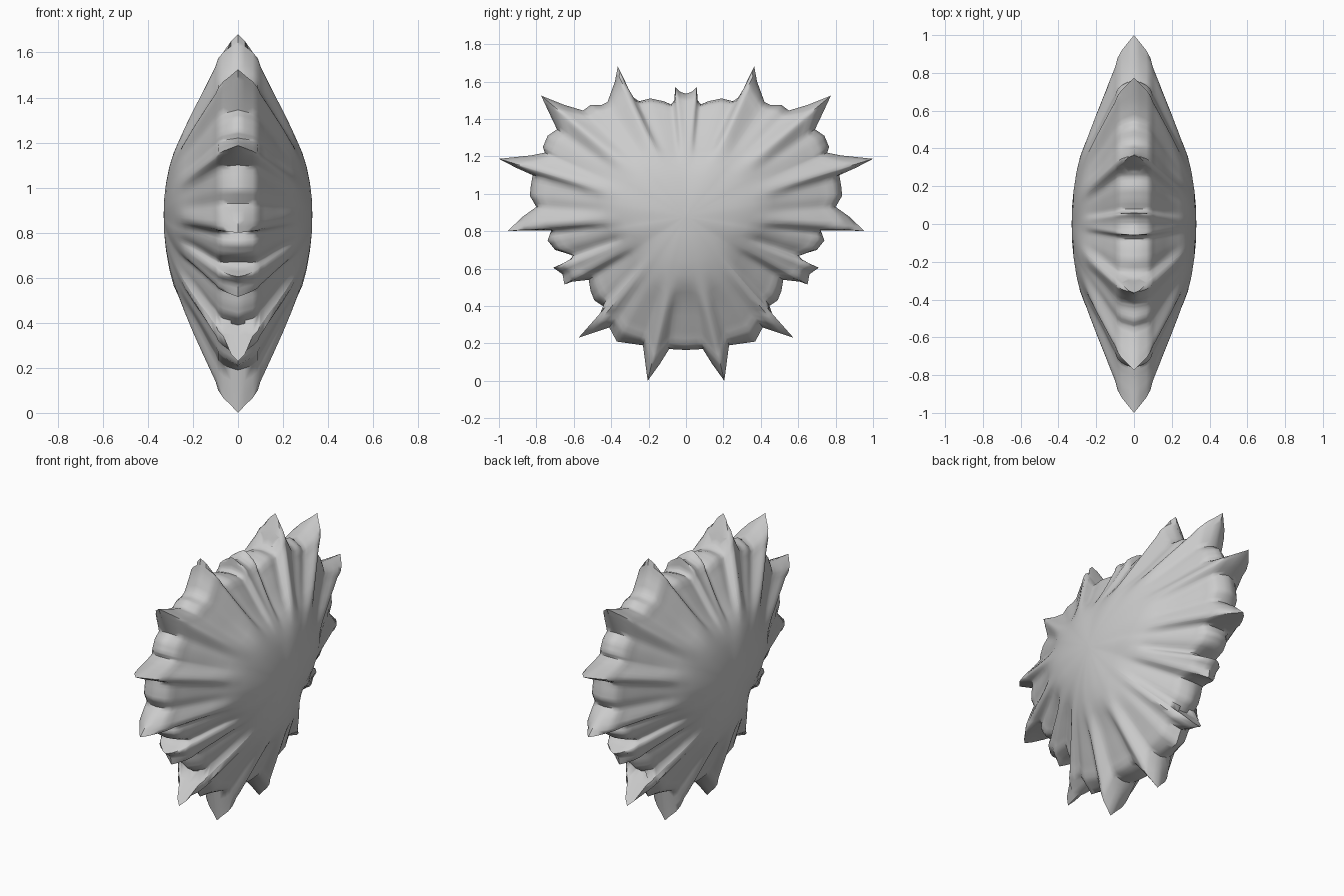
import bpy, bmesh, math

if "Cube" in bpy.data.objects:
    bpy.data.objects.remove(bpy.data.objects["Cube"])

CZ = 0.88   # height of the shell centre

# Half outline (y, z) in the side view, from top centre round to bottom centre
HALF = [(0, 1.535), (.03, 1.545), (.058, 1.57), (.062, 1.50), (.08, 1.478), (.12, 1.495),
        (.19, 1.51), (.25, 1.495), (.29, 1.52), (.325, 1.60), (.365, 1.68), (.38, 1.60),
        (.42, 1.49), (.45, 1.475), (.51, 1.475), (.55, 1.445), (.65, 1.475), (.775, 1.525),
        (.74, 1.45), (.69, 1.345), (.74, 1.31), (.765, 1.25), (.755, 1.22), (.83, 1.205),
        (1.0, 1.187), (.91, 1.14), (.82, 1.10), (.83, 1.04), (.835, .99), (.80, .93),
        (.87, .88), (.955, .80), (.85, .805), (.72, .805), (.74, .75), (.70, .70),
        (.60, .67), (.63, .64), (.71, .605), (.66, .57), (.65, .515), (.61, .53),
        (.52, .54), (.51, .48), (.49, .43), (.43, .39), (.575, .23), (.41, .285),
        (.37, .21), (.30, .20), (.23, .19), (.205, 0), (.14, .09), (.09, .17), (0, .165)]

# Smooth rim between the spikes: angle from the top, radius
RIM = [(0, .60), (40, .72), (60, .77), (80, .81), (100, .73), (125, .59),
       (145, .62), (165, .69), (180, .71)]

# Shell layers: half thickness x, rim scale, spike scale, angular blur in degrees
LAYERS = [(0, 1, 1, 0), (.03, .995, .86, 0), (.065, .985, .73, .3), (.088, .96, .66, .5),
          (.10, .915, .64, .7), (.12, .865, .62, .9), (.16, .75, .60, 1.2),
          (.20, .645, .55, 1.8), (.235, .57, .40, 2.8), (.26, .515, .24, 5),
          (.285, .44, .08, 11), (.305, .34, .02, 18), (.32, .22, 0, 0), (.328, .11, 0, 0)]


def lerp_table(table, v):
    for (a, p), (b, q) in zip(table, table[1:]):
        if v <= b:
            t = (v - a) / (b - a)
            return p + (q - p) * t * t * (3 - 2 * t)
    return table[-1][1]


# Full closed outline, each edge split in three, as angle and radius
full = HALF + [(-y, z) for y, z in HALF[-2:0:-1]]
polar = []
for i, (y0, z0) in enumerate(full):
    y1, z1 = full[(i + 1) % len(full)]
    for k in range(3):
        y, z = y0 + (y1 - y0) * k / 3, z0 + (z1 - z0) * k / 3 - CZ
        polar.append((math.atan2(y, z), math.hypot(y, z)))
n = len(polar)
ang = [math.degrees(a) for a, r in polar]
rim = [lerp_table(RIM, abs(a)) for a in ang]
spike = [r - b for (a, r), b in zip(polar, rim)]


def turn(a, b):
    return abs((a - b + 180) % 360 - 180)


# Angle covered by each outline point, so the blur is even all round
span = [turn(ang[i - 1], ang[(i + 1) % n]) + .01 for i in range(n)]


def blur(vals, sigma):
    if sigma == 0:
        return vals
    out = []
    for a in ang:
        w = [s * math.exp(-.5 * (turn(a, b) / sigma) ** 2) for b, s in zip(ang, span)]
        out.append(sum(p * q for p, q in zip(w, vals)) / sum(w))
    return out


# Concentric rings from the spiky rim up to the domed centre
bm = bmesh.new()
profiles = [[b * B + d * A for b, d in zip(rim, blur(spike, sig))] for x, B, A, sig in LAYERS]
edge = None
for s in (1, -1):
    rings = []
    for (x, *_), radii in zip(LAYERS, profiles):
        if x == 0 and edge:
            rings.append(edge)
            continue
        rings.append([bm.verts.new((s * x, math.sin(a) * q, CZ + math.cos(a) * q))
                      for (a, r), q in zip(polar, radii)])
    edge = rings[0]
    for lo, hi in zip(rings, rings[1:]):
        for i in range(n):
            j = (i + 1) % n
            bm.faces.new((lo[i], lo[j], hi[j], hi[i]))
    top = bm.verts.new((s * .33, 0, CZ))
    for i in range(n):
        bm.faces.new((rings[-1][i], rings[-1][(i + 1) % n], top))
bmesh.ops.recalc_face_normals(bm, faces=bm.faces)

mesh = bpy.data.meshes.new("spiked_shell")
bm.to_mesh(mesh)
bm.free()
shell = bpy.data.objects.new("spiked_shell", mesh)
bpy.context.collection.objects.link(shell)
bpy.context.view_layer.objects.active = shell
shell.select_set(True)
bpy.ops.object.shade_smooth_by_angle(angle=math.radians(55))
